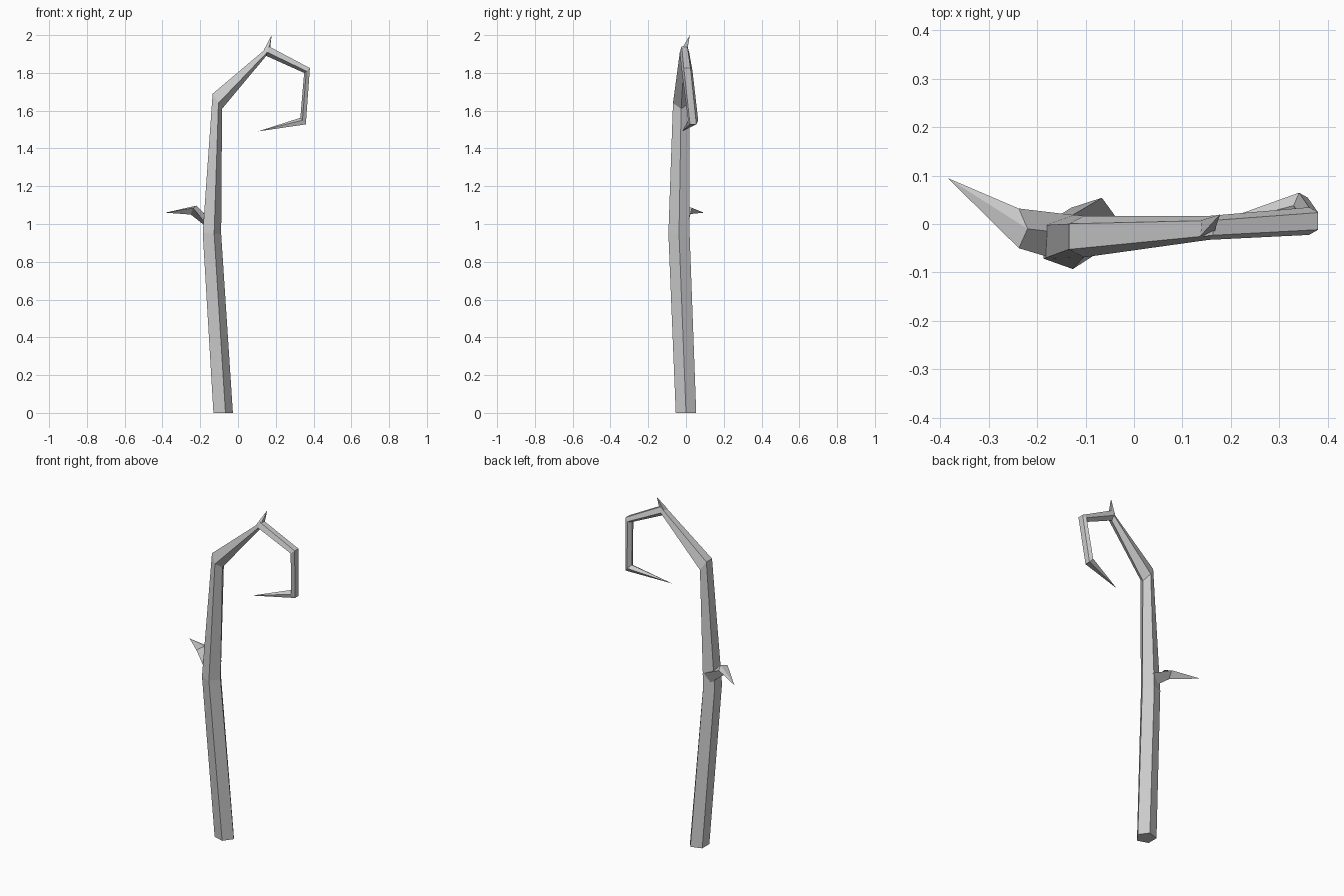
import bpy, bmesh
from math import cos, sin, radians, tau

if "Cube" in bpy.data.objects:
    bpy.data.objects.remove(bpy.data.objects["Cube"])


def pentagon(x, y, z, r_plane, r_y, tilt):
    """Five-sided ring whose leading corner leans from +x towards -z by tilt degrees."""
    t = radians(tilt)
    pts = []
    for k in range(5):
        a = tau * k / 5
        u, v = r_plane * cos(a), r_y * sin(a)
        pts.append((x + u * cos(t), y + v, z - u * sin(t)))
    return pts


def loft(name, rings, tip):
    """Skin equal-sized rings together and close them to a point."""
    bm = bmesh.new()
    loops = [[bm.verts.new(p) for p in ring] for ring in rings]
    n = len(loops[0])
    bm.faces.new(loops[0])
    for a, b in zip(loops, loops[1:]):
        for i in range(n):
            j = (i + 1) % n
            bm.faces.new((a[i], a[j], b[j], b[i]))
    end = bm.verts.new(tip)
    for i in range(n):
        bm.faces.new((loops[-1][i], loops[-1][(i + 1) % n], end))
    bmesh.ops.recalc_face_normals(bm, faces=bm.faces)
    mesh = bpy.data.meshes.new(name)
    bm.to_mesh(mesh)
    bm.free()
    obj = bpy.data.objects.new(name, mesh)
    bpy.context.collection.objects.link(obj)
    return obj


# Staff shaft bending over into a tapered hook
loft("staff_shaft", [
    pentagon(-0.084, 0.0, 0.0, 0.057, 0.057, 0),
    pentagon(-0.143, -0.037, 0.95, 0.054, 0.059, 3),
    pentagon(-0.112, -0.026, 1.654, 0.052, 0.045, 58),
    pentagon(0.157, -0.008, 1.918, 0.029, 0.026, 105),
    pentagon(0.367, 0.006, 1.814, 0.022, 0.030, 140),
    pentagon(0.346, 0.038, 1.543, 0.025, 0.028, 230),
], (0.105, -0.02, 1.49))

# Small thorn on top of the hook
loft("top_thorn", [[
    (0.137, -0.025, 1.922), (0.163, -0.026, 1.920),
    (0.170, 0.008, 1.932), (0.140, 0.008, 1.925),
]], (0.178, 0.02, 2.0))

# Side twig that rises from the shaft, then bends outwards to a point
loft("side_twig", [
    [(-0.178, -0.068, 1.01), (-0.175, -0.015, 1.05),
     (-0.120, 0.018, 1.03), (-0.135, 0.008, 0.96)],
    [(-0.238, -0.050, 1.085), (-0.220, -0.010, 1.097),
     (-0.238, 0.032, 1.085), (-0.250, -0.005, 1.05)],
], (-0.385, 0.095, 1.06))
